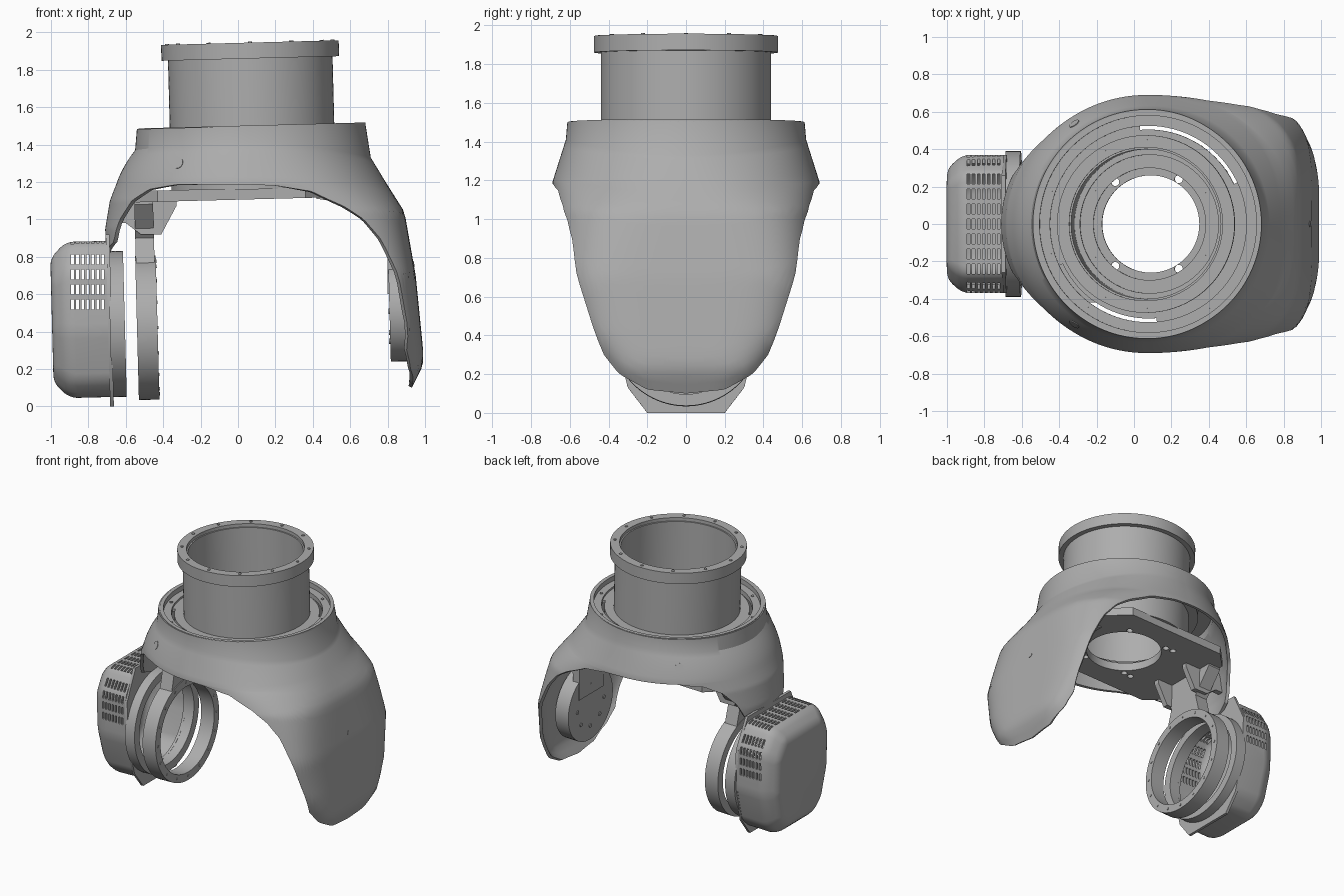
import bpy, bmesh, math
from mathutils import Matrix, Vector

cube = bpy.data.objects.get("Cube")
if cube:
    bpy.data.objects.remove(cube, do_unlink=True)

grey = bpy.data.materials.new("satin_grey")
grey.use_nodes = True
grey.diffuse_color = (0.42, 0.42, 0.42, 1)
grey.node_tree.nodes["Principled BSDF"].inputs["Base Color"].default_value = grey.diffuse_color

parts = []
TILT = Matrix.Rotation(math.radians(-1.5), 4, 'Y')
FLAT = Matrix.Identity(4)
SIDE = Matrix(((0, 0, 1, 0), (1, 0, 0, 0), (0, 1, 0, 0), (0, 0, 0, 1)))  # drawn in y, z
FRONT = Matrix.Rotation(math.pi / 2, 4, 'X')                            # drawn in x, z


def at(x, y, z, axes=FLAT):
    return Matrix.Translation((x, y, z)) @ TILT @ axes


def add(name, data, matrix=FLAT):
    obj = bpy.data.objects.new(name, data)
    bpy.context.collection.objects.link(obj)
    obj.matrix_world = matrix
    data.materials.append(grey)
    parts.append(obj)
    return obj


def mesh_from(bm, name):
    me = bpy.data.meshes.new(name)
    bm.to_mesh(me)
    bm.free()
    return me


def lathe(name, profile, matrix, start=0, end=360, segs=96):
    """Closed (radius, height) profile turned around local z."""
    bm = bmesh.new()
    full = end - start == 360
    rows = []
    for i in range(segs if full else segs + 1):
        t = math.radians(start + (end - start) * i / segs)
        rows.append([bm.verts.new((r * math.cos(t), r * math.sin(t), z)) for r, z in profile])
    n = len(profile)
    for i in range(segs):
        a, b = rows[i], rows[(i + 1) % len(rows)]
        for k in range(n):
            bm.faces.new((a[k], b[k], b[(k + 1) % n], a[(k + 1) % n]))
    if not full:
        bm.faces.new(rows[0])
        bm.faces.new(rows[-1])
    bmesh.ops.recalc_face_normals(bm, faces=bm.faces)
    return add(name, mesh_from(bm, name), matrix)


def ring(name, inner, outer, low, high, matrix, **kw):
    return lathe(name, [(inner, low), (outer, low), (outer, high), (inner, high)], matrix, **kw)


def disc(name, radius, half, matrix, segs=48):
    bm = bmesh.new()
    bmesh.ops.create_cone(bm, cap_ends=True, segments=segs, radius1=radius, radius2=radius, depth=half * 2)
    return add(name, mesh_from(bm, name), matrix)


def circle(r, cx=0, cy=0, n=64):
    return [(cx + r * math.cos(math.tau * i / n), cy + r * math.sin(math.tau * i / n)) for i in range(n)]


def mirror(half):
    return half + [(-x, y) for x, y in reversed(half)]


def plate(name, loops, half, matrix):
    """Flat plate; the loops after the first are holes."""
    cu = bpy.data.curves.new(name, 'CURVE')
    cu.dimensions, cu.fill_mode, cu.extrude = '2D', 'BOTH', half
    for loop in loops:
        sp = cu.splines.new('POLY')
        sp.points.add(len(loop) - 1)
        for p, (x, y) in zip(sp.points, loop):
            p.co = (x, y, 0, 1)
        sp.use_cyclic_u = True
    return add(name, cu, matrix)


def bolts(name, count, radius, height, matrix, size=0.011, phase=0):
    """Circle of low bolt heads."""
    bm = bmesh.new()
    for x, y in circle(radius, n=count):
        m = Matrix.Rotation(phase, 4, 'Z') @ Matrix.Translation((x, y, height))
        bmesh.ops.create_cone(bm, cap_ends=True, segments=12, radius1=size, radius2=size, depth=0.008, matrix=m)
    return add(name, mesh_from(bm, name), matrix)


def lerp(table, x):
    for (x0, y0), (x1, y1) in zip(table, table[1:]):
        if x <= x1:
            f = max(0, (x - x0) / (x1 - x0))
            return y0 + (y1 - y0) * f
    return table[-1][1]


# Shell: reach to each side by height, squareness by height, lower rim by angle
REACH_L = [(0.1, .86), (0.22, .92), (0.3, .92), (0.7, .88), (1.04, .82), (1.19, .725)]
REACH_R = [(0.7, .775), (0.95, .78), (1.1, .755), (1.19, .72)]
DEPTH = [(0.1, .36), (0.2, .44), (0.41, .587), (0.7, .667), (1.04, .68), (1.19, .69)]
SQUARE = [(0.7, 5), (1.04, 3.5), (1.19, 2.4)]
RIM = [(0, .1), (13, .12), (22, .2), (27, .3), (29.2, .41), (35, .68), (40, .89), (45.5, 1.0), (52, 1.07),
       (64, 1.15), (79, 1.18), (90, 1.185), (125, 1.185), (140, 1.16), (150, 1.1), (158, 1.0), (163, .88), (180, .8)]
CX, BELT = 0.07, 1.19


def collar_line(c):
    return 1.41 - (0.08 if c > 0 else 0.04) * c * c


def shell_radius(c, s, z):
    if z > BELT:
        zk, top = collar_line(c), 0.62 + 0.02 * max(c, 0)
        if z >= zk:
            return 0.61 + (top - 0.61) * max(0, 1 - (z - zk) / 0.12)
        f = (z - BELT) / (zk - BELT)
        return shell_radius(c, s, BELT) * (1 - f) + top * f + 0.04 * f * (1 - f) * max(-c, 0)
    a = lerp(REACH_L if c > 0 else REACH_R, z)
    n = lerp(SQUARE, z) if c > 0 else 2
    return ((abs(c) / a) ** n + (abs(s) / lerp(DEPTH, z)) ** n) ** (-1 / n)


def shell_point(deg, z):
    c, s = math.cos(math.radians(deg)), math.sin(math.radians(deg))
    r = shell_radius(c, s, z)
    return Vector((CX + r * c, r * s, z))


bm = bmesh.new()
cols, step = [], 1.5
for j in range(240):
    deg = j * step
    c = math.cos(math.radians(deg))
    zk, rim = collar_line(c), lerp(RIM, deg if deg <= 180 else 360 - deg)
    levels = [1.5 + 0.018 * c] + [zk + (BELT - zk) * i / 6 for i in range(7)]
    levels += [BELT + (rim - BELT) * i / 24 for i in range(1, 25)]
    cols.append([bm.verts.new(shell_point(deg, z)) for z in levels])
for j, a in enumerate(cols):
    b = cols[(j + 1) % len(cols)]
    for i in range(len(a) - 1):
        bm.faces.new((a[i], a[i + 1], b[i + 1], b[i]))
shell = add("outer_shell", mesh_from(bm, "outer_shell"))
shell.modifiers.new("thickness", 'SOLIDIFY').thickness = 0.022

# Small covers set into the shell
for name, deg, z in (("front_shell_cap", 234, 1.3), ("back_shell_cap", 126, 1.3), ("shield_cap", 0, 0.76)):
    p = shell_point(deg, z)
    along, down = shell_point(deg + 2, z) - p, shell_point(deg, z - 0.04) - p
    turn = down.cross(along).to_track_quat('Z', 'Y').to_matrix().to_4x4()
    disc(name, 0.03 if deg else 0.016, 0.003, Matrix.Translation(p) @ turn, 24)

# Neck tube and collar rings
neck = at(0.075, 0, 1.5)
lathe("neck_tube", [(.30, -.34), (.44, -.34), (.44, .36), (.475, .36), (.475, .445), (.41, .445), (.41, .42),
                    (.40, .42), (.40, -.25), (.37, -.25), (.37, -.30), (.30, -.30)], neck)
bolts("neck_flange_bolts", 12, 0.443, 0.446, neck)
bolts("neck_floor_bolts", 12, 0.335, -0.298, neck)
ring("collar_lip", .58, .607, -.06, .002, neck)
ring("collar_floor", .525, .60, -.07, -.035, neck)
bolts("collar_floor_bolts", 10, 0.553, -0.033, neck, phase=0.3)
ring("neck_base_ring", .43, .505, -.11, -.05, neck)
for i, (a, b) in enumerate(((95, 205), (275, 385))):
    ring(f"collar_bridge_{i + 1}", .50, .53, -.07, -.05, neck, start=a, end=b, segs=32)

# Base plate under the neck
outline = [(-.55, -.3), (-.43, -.42), (.36, -.42), (.5, -.28), (.5, .28), (.36, .42), (-.43, .42), (-.55, .3)]
holes = [circle(0.26, 0.09)] + [circle(0.022, x, s * y, 16) for s in (-1, 1)
                                for x, y in ((-.16, .23), (-.1, .225), (.24, .24))]
plate("base_plate", [outline] + holes, 0.03, at(0, 0, 1.135))

# Right arm: bearing ring, hanger and gussets
bearing = at(-.485, 0, .42, SIDE)
ring("bearing_ring", .325, .385, -.055, .055, bearing)
bolts("bearing_bolts", 16, .355, .055, bearing, 0.009)
plate("bearing_hanger", [mirror([(.17, -.17), (.13, -.02), (.27, .16), (.27, .2)])], 0.05, at(-.50, 0, .92, SIDE))
for s, name in ((-1, "front_gusset"), (1, "back_gusset")):
    plate(name, [[(-.52, .92), (-.41, .92), (-.33, 1.07), (-.33, 1.12), (-.64, 1.12), (-.66, .98), (-.6, .98)]],
          0.02, Matrix.Translation((0, s * 0.15, 0)) @ FRONT)

# Right arm: motor housing and cover
ring("motor_housing_ring", .33, .39, -.04, .04, at(-.645, 0, .44, SIDE))
plate("motor_back_plate", [mirror([(.2, -.44), (.3, -.31), (.37, -.04), (.37, .26), (.26, .48)]), circle(.33)],
      0.01, at(-.685, 0, .44, SIDE))
bm = bmesh.new()
rim = mirror([(.2, -.415), (.3, -.325), (.37, -.06), (.37, .26), (.27, .42)])
loops = [[bm.verts.new((x * k, y * k, z)) for x, y in rim] for z, k in ((0, 1), (-.22, 1), (-.305, .8))]
for a, b in zip(loops, loops[1:]):
    for i in range(len(rim)):
        k = (i + 1) % len(rim)
        bm.faces.new((a[i], a[k], b[k], b[i]))
bm.faces.new(loops[-1])
bmesh.ops.recalc_face_normals(bm, faces=bm.faces)
bmesh.ops.bevel(bm, geom=[e for e in bm.edges if not e.is_boundary], offset=0.04, segments=4,
                profile=0.5, affect='EDGES', clamp_overlap=True)
cover = add("motor_cover", mesh_from(bm, "motor_cover"), at(-.69, 0, .465, SIDE))
cover.modifiers.new("thickness", 'SOLIDIFY').thickness = 0.02


# Vent slots through the cover
def vent_cutter(name, boxes):
    bm = bmesh.new()
    for pos, size in boxes:
        bmesh.ops.create_cube(bm, size=1, matrix=Matrix.Translation(pos) @ Matrix.Diagonal((*size, 1)))
    obj = bpy.data.objects.new(name, mesh_from(bm, name))
    bpy.context.collection.objects.link(obj)
    obj.hide_render = True
    mod = cover.modifiers.new(name, 'BOOLEAN')
    mod.operation, mod.solver, mod.object = 'DIFFERENCE', 'EXACT', obj
    return obj


columns = [-.885 + .027 * i for i in range(7)]
cutters = [
    vent_cutter("side_vents", [((x, 0, .545 + .08 * k), (.014, 1, .052)) for x in columns for k in range(4)]),
    vent_cutter("top_vents", [((x, .08 * k, .87), (.014, .052, .3)) for x in columns for k in range(-3, 4)])]

# Left arm: pivot disc and strut
pivot = at(.865, 0, .51, SIDE)
disc("pivot_disc", .27, .055, pivot)
bolts("pivot_bolts", 8, .16, -.057, pivot, 0.014)
plate("pivot_strut", [[(.42, 1.11), (.55, 1.09), (.80, .88), (.80, .6), (.85, .6), (.86, .92), (.64, 1.13), (.42, 1.15)]],
      0.15, FRONT)

# Bake modifiers, then shade
bpy.context.view_layer.update()
bpy.ops.object.select_all(action='DESELECT')
for obj in parts:
    obj.select_set(True)
bpy.context.view_layer.objects.active = shell
bpy.ops.object.convert(target='MESH')
bpy.ops.object.shade_smooth_by_angle(angle=math.radians(28))
for obj in cutters:
    bpy.data.objects.remove(obj, do_unlink=True)
